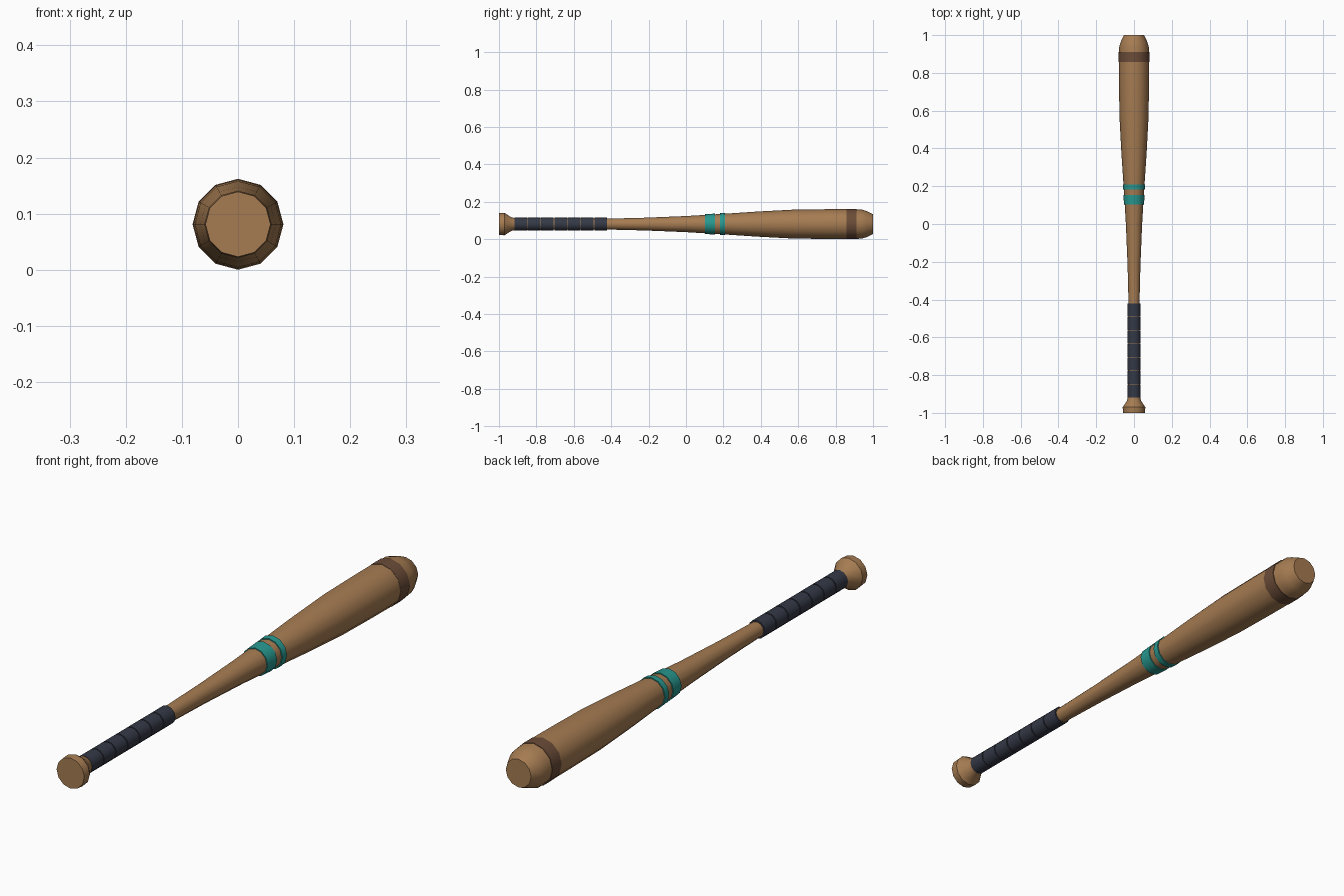
import bpy, bmesh, math

if "Cube" in bpy.data.objects:
    bpy.data.objects.remove(bpy.data.objects["Cube"])

SIDES = 12
AXIS_Z = 0.081


def material(name, rgb):
    m = bpy.data.materials.new(name)
    lin = [(c / 255 / 12.92) if c / 255 <= 0.04045 else ((c / 255 + 0.055) / 1.055) ** 2.4 for c in rgb]
    m.diffuse_color = (*lin, 1)
    m.use_nodes = True
    m.node_tree.nodes["Principled BSDF"].inputs["Base Color"].default_value = m.diffuse_color
    return m


wood = material("warm wood", (166, 124, 82))
brown = material("dark brown", (107, 76, 56))
teal = material("teal", (40, 152, 144))
slate = material("dark slate", (52, 57, 70))


def lathe(name, profile, mat, closed=False):
    """Turn a (y, radius) profile around the long axis; closed profiles make sleeves."""
    bm = bmesh.new()
    rings = []
    for y, r in profile:
        rings.append([bm.verts.new((r * math.sin(i * math.tau / SIDES), y,
                                    AXIS_Z + r * math.cos(i * math.tau / SIDES)))
                      for i in range(SIDES)])
    pairs = list(zip(rings, rings[1:]))
    if closed:
        pairs.append((rings[-1], rings[0]))
    else:
        bm.faces.new(rings[0])
        bm.faces.new(rings[-1])
    for a, b in pairs:
        for i in range(SIDES):
            j = (i + 1) % SIDES
            bm.faces.new((a[i], a[j], b[j], b[i]))
    bmesh.ops.recalc_face_normals(bm, faces=bm.faces)
    mesh = bpy.data.meshes.new(name)
    bm.to_mesh(mesh)
    bm.free()
    mesh.materials.append(mat)
    ob = bpy.data.objects.new(name, mesh)
    bpy.context.collection.objects.link(ob)
    bpy.ops.object.select_all(action='DESELECT')
    ob.select_set(True)
    bpy.context.view_layer.objects.active = ob
    bpy.ops.object.shade_smooth_by_angle(angle=math.radians(35))
    return ob


def sleeve(name, y0, y1, r0, r1, mat, depth=0.006):
    """Thin raised ring around the shaft."""
    lathe(name, [(y0, r0 - depth), (y0, r0), (y1, r1), (y1, r1 - depth)], mat, True)


# Wooden body: knob, slim handle, flaring barrel and blunt tip
lathe("bat_body", [(-1, 0.058), (-0.97, 0.060), (-0.935, 0.037), (-0.91, 0.031),
                   (-0.42, 0.029), (-0.22, 0.034), (0, 0.043), (0.2, 0.055),
                   (0.38, 0.067), (0.57, 0.077), (0.75, 0.0795), (0.86, 0.080),
                   (0.94, 0.078), (0.965, 0.070), (1, 0.053)], wood)

# Grip tape: seven short sleeves with narrow gaps
pitch = 0.5 / 7
for i in range(7):
    y = -0.92 + i * pitch
    sleeve(f"grip_wrap_{i + 1}", y + 0.002, y + pitch - 0.002, 0.0345, 0.0345, slate)

# Painted bands
sleeve("wide_teal_band", 0.102, 0.154, 0.053, 0.056, teal)
sleeve("narrow_teal_band", 0.183, 0.208, 0.058, 0.0595, teal)
sleeve("barrel_band", 0.857, 0.911, 0.081, 0.081, brown)
